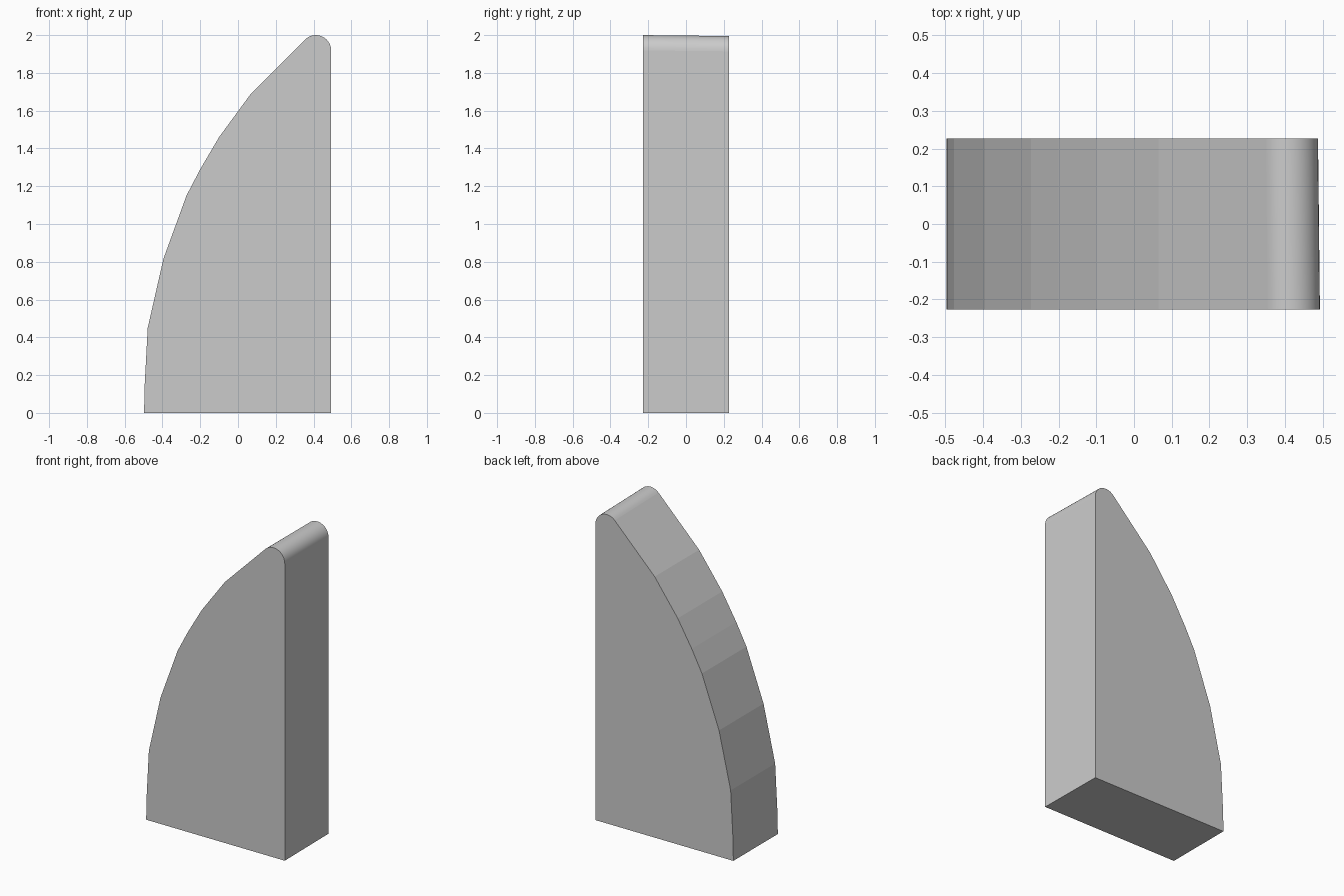
import bpy, bmesh, math

if "Cube" in bpy.data.objects:
    bpy.data.objects.remove(bpy.data.objects["Cube"])

# Side profile: faceted curved edge, from the foot up to the rounded tip
profile = [(-0.497, 0), (-0.495, 0.13), (-0.478, 0.45), (-0.395, 0.815),
           (-0.273, 1.15), (-0.2, 1.29), (-0.1, 1.46), (0.065, 1.685)]

# Rounded tip, tangent to the slope and the upright face
cx, cz, r, steps = 0.412, 1.919, 0.081, 14
for i in range(steps + 1):
    a = math.radians(135 * (1 - i / steps))
    profile.append((cx + r * math.cos(a), cz + r * math.sin(a)))
profile.append((0.493, 0))

bm = bmesh.new()


def outline(y, back):
    """Profile ring; the back one is very slightly smaller at the tip and upright face."""
    ring = []
    for x, z in profile:
        if back and x > 0.2:
            x -= 0.005
            z -= 0.005 * z / 2
        ring.append(bm.verts.new((x, y, z)))
    return ring


front = outline(-0.227, False)
back = outline(0.227, True)

# Side faces and the surrounding rim
bm.faces.new(front)
bm.faces.new(back[::-1])
n = len(front)
for i in range(n):
    j = (i + 1) % n
    bm.faces.new((front[i], back[i], back[j], front[j]))
bmesh.ops.recalc_face_normals(bm, faces=bm.faces)

mesh = bpy.data.meshes.new("curved_fin")
bm.to_mesh(mesh)
bm.free()
fin = bpy.data.objects.new("curved_fin", mesh)
bpy.context.collection.objects.link(fin)

# Smooth only the tip; the curved edge stays faceted
for p in mesh.polygons:
    p.use_smooth = p.center.z > 1.92 and abs(p.normal.y) < 0.5
